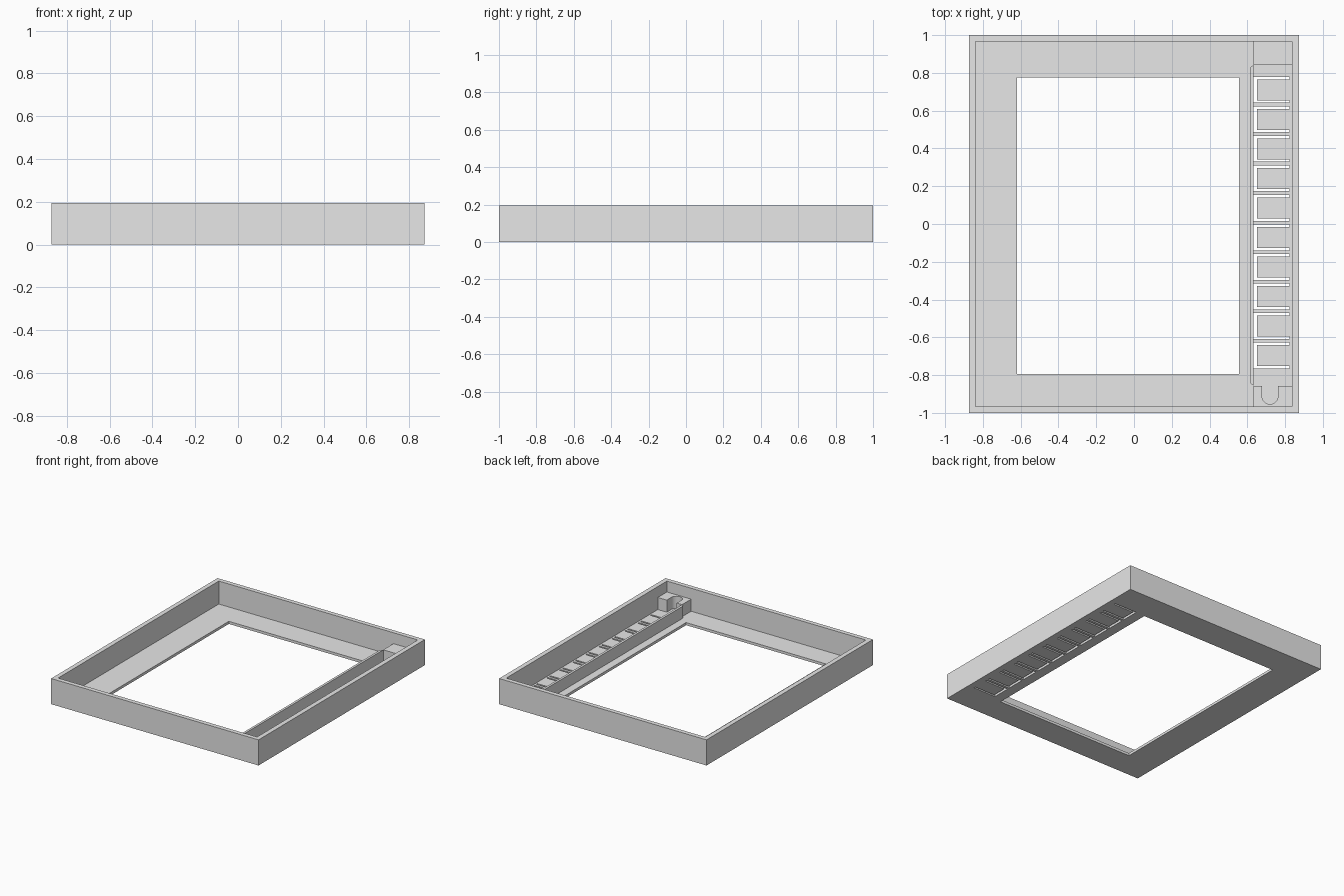
import bpy, bmesh, math

cube = bpy.data.objects.get("Cube")
if cube:
    bpy.data.objects.remove(cube, do_unlink=True)

grey = bpy.data.materials.new("light_grey")
grey.use_nodes = True
grey.diffuse_color = (0.8, 0.8, 0.8, 1)
grey.node_tree.nodes["Principled BSDF"].inputs["Base Color"].default_value = (0.8, 0.8, 0.8, 1)

HEIGHT, FLOOR, RIB_TOP = 0.195, 0.02, 0.112
RIB_X, WALL_X = 0.633, 0.837      # sides of the key channel


def rect(x0, x1, y0, y1):
    return [(x0, y0), (x1, y0), (x1, y1), (x0, y1)]


def prisms(name, outlines, z0, z1):
    """One object made of upright prisms, one for each outline."""
    bm = bmesh.new()
    for outline in outlines:
        face = bm.faces.new([bm.verts.new((x, y, z0)) for x, y in outline])
        moved = bmesh.ops.extrude_face_region(bm, geom=[face])["geom"]
        verts = [v for v in moved if isinstance(v, bmesh.types.BMVert)]
        bmesh.ops.translate(bm, verts=verts, vec=(0, 0, z1 - z0))
    bmesh.ops.recalc_face_normals(bm, faces=bm.faces)
    mesh = bpy.data.meshes.new(name)
    bm.to_mesh(mesh)
    bm.free()
    mesh.materials.append(grey)
    obj = bpy.data.objects.new(name, mesh)
    bpy.context.collection.objects.link(obj)
    return obj


def cut(target, cutter):
    """Subtract the cutter from the target, then remove it."""
    cutter.hide_render = True
    mod = target.modifiers.new("cut", "BOOLEAN")
    mod.operation, mod.solver, mod.object = "DIFFERENCE", "EXACT", cutter
    bpy.context.view_layer.objects.active = target
    bpy.ops.object.modifier_apply(modifier=mod.name)
    bpy.data.objects.remove(cutter, do_unlink=True)


# Tray: outer walls and floor
tray = prisms("tray", [rect(-0.873, 0.873, -1, 1)], 0, HEIGHT)
cut(tray, prisms("cavity_cutter", [rect(-0.838, WALL_X, -0.966, 0.966)], FLOOR, 0.3))

# Floor openings: the window and a C-shaped slot around each key tab
openings = [rect(-0.62, 0.556, -0.795, 0.775)]
TAB_COUNT, PITCH = 10, 0.1562
for i in range(TAB_COUNT):
    y = 0.71 - i * PITCH
    outer, inner = 0.068, 0.055
    openings.append([(RIB_X, y - outer), (0.824, y - outer), (0.824, y - inner),
                     (0.652, y - inner), (0.652, y + inner), (0.824, y + inner),
                     (0.824, y + outer), (RIB_X, y + outer)])
cut(tray, prisms("opening_cutter", openings, -0.1, 0.1))

# Rib beside the keys, with chamfered ends
prisms("key_rib", [[(0.615, -0.842), (RIB_X, -0.857), (RIB_X, 0.843), (0.615, 0.828)]],
       FLOOR / 2, RIB_TOP)

# Solid block at the back end of the channel
prisms("back_block", [rect(RIB_X, 0.85, 0.843, 0.98)], FLOOR / 2, RIB_TOP)

# Block at the front end, with a round-bottomed notch
radius, cx, cy = 0.042, 0.72, -0.912
notch = [(cx + radius * math.cos(a), cy + radius * math.sin(a))
         for a in (math.pi + math.pi * k / 16 for k in range(17))]
front_outline = [(RIB_X, -0.98), (RIB_X, -0.857), (cx - radius, -0.857)] + notch
front_outline += [(cx + radius, -0.857), (0.85, -0.857), (0.85, -0.98)]
front_block = prisms("front_block", [front_outline], FLOOR / 2, RIB_TOP)
bpy.ops.object.select_all(action="DESELECT")
front_block.select_set(True)
bpy.context.view_layer.objects.active = front_block
bpy.ops.object.shade_smooth_by_angle(angle=math.radians(30))
